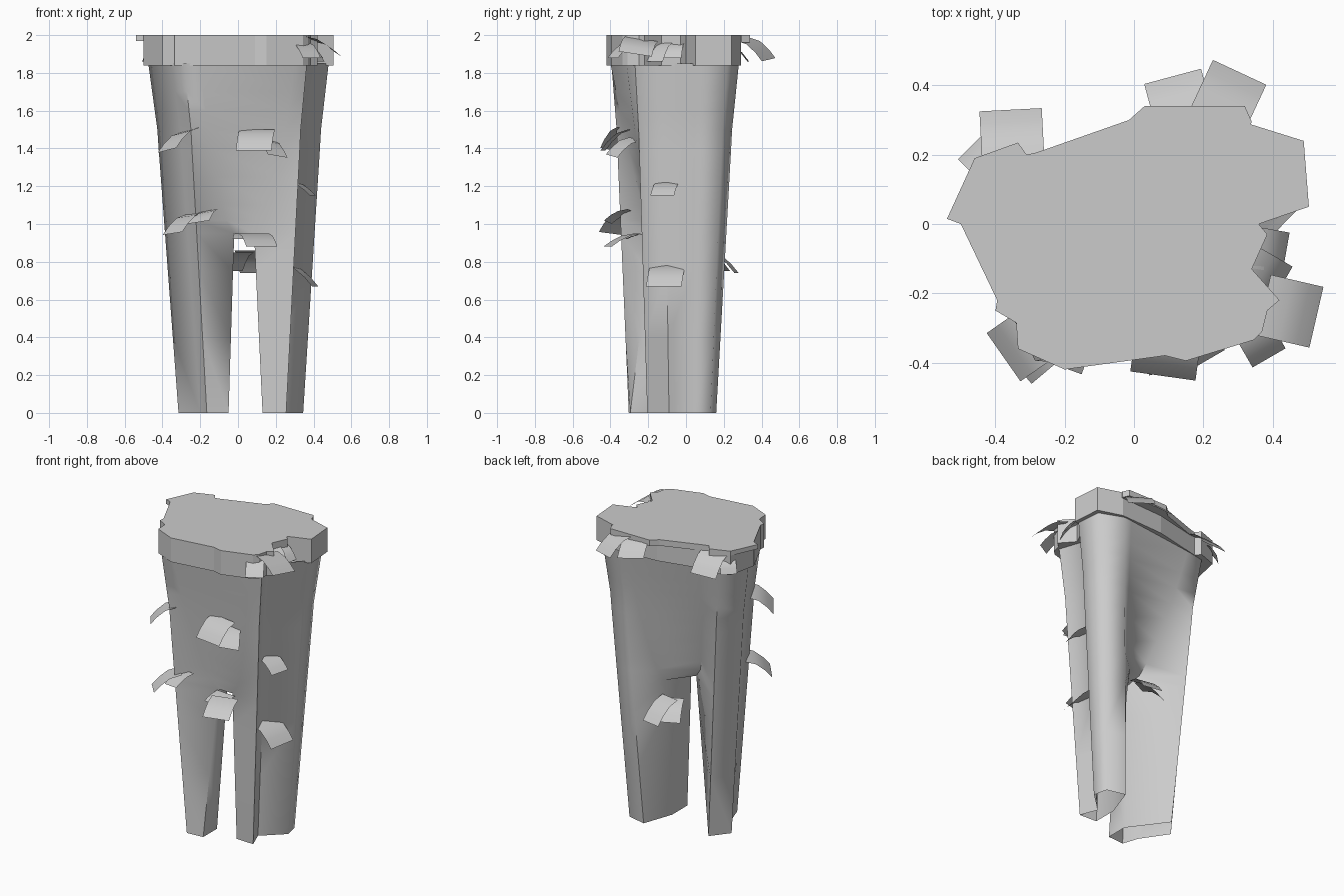
import bpy
import bmesh
import math
from mathutils import Vector

default_cube = bpy.data.objects.get("Cube")
if default_cube:
    bpy.data.objects.remove(default_cube, do_unlink=True)

# Single stone colour
stone = bpy.data.materials.new("stone_grey")
stone.use_nodes = True
stone_colour = (0.6, 0.6, 0.6, 1)
stone.diffuse_color = stone_colour
stone.node_tree.nodes["Principled BSDF"].inputs["Base Color"].default_value = stone_colour


def finish(name, bm, smooth_angle=None):
    """Turn a bmesh into a named object with the stone material."""
    bmesh.ops.recalc_face_normals(bm, faces=bm.faces)
    mesh = bpy.data.meshes.new(name)
    bm.to_mesh(mesh)
    bm.free()
    mesh.materials.append(stone)
    obj = bpy.data.objects.new(name, mesh)
    bpy.context.collection.objects.link(obj)
    if smooth_angle:
        bpy.ops.object.select_all(action="DESELECT")
        obj.select_set(True)
        bpy.context.view_layer.objects.active = obj
        bpy.ops.object.shade_smooth_by_angle(angle=math.radians(smooth_angle))


def slab(name, outline, bottom, top):
    """Flat-sided plate from a plan outline."""
    bm = bmesh.new()
    face = bm.faces.new([bm.verts.new((x, y, bottom)) for x, y in outline])
    extruded = bmesh.ops.extrude_face_region(bm, geom=[face])["geom"]
    moved = [item for item in extruded if isinstance(item, bmesh.types.BMVert)]
    bmesh.ops.translate(bm, verts=moved, vec=(0, 0, top - bottom))
    finish(name, bm)


# Trunk: two hollow tapering legs joined above the crotch.
# Each plan runs from the inner front corner, round the outside, to the inner back.
CROTCH, SHOULDER = 0.95, 1.85
LEVELS = [0, 0.4, 0.75, CROTCH, 1.02, 1.1, 1.25, 1.4, 1.5, 1.6, 1.7, SHOULDER]

left_foot = [(.13, -.2), (.255, -.205), (.21, -.09), (.345, .035),
             (.325, .13), (.2, .16), (.13, -.04)]
left_top = [(.3, -.315), (.365, -.27), (.315, -.12), (.48, .05),
            (.465, .22), (.31, .28), (.25, .275)]
left_crotch = [(.085, -.18), (.1, .08)]

right_foot = [(-.05, -.295), (-.165, -.303), (-.2, -.2), (-.315, -.03),
              (-.225, .085), (-.05, -.15)]
right_top = [(-.2, -.4), (-.285, -.395), (-.35, -.27), (-.475, .02),
             (-.38, .185), (-.25, .21)]
right_crotch = [(-.02, -.18), (-.02, -.08)]


def flare(z):
    """Steady taper with a wider flare near the top."""
    if z < 1.5:
        return 0.47 * z
    return 0.7 + 0.3 * (z - 1.5) / (SHOULDER - 1.5)


def inner_point(foot, crotch, top, z):
    """Inner corners run up to the crotch, then spread quickly and sweep outwards."""
    if z <= CROTCH:
        return foot.lerp(crotch, z / CROTCH)
    rise = (z - CROTCH) / (SHOULDER - CROTCH)
    return Vector((crotch.lerp(top, rise ** 0.55).x, crotch.lerp(top, rise ** 0.8).y))


def section(foot, crotch, top, z):
    foot, crotch, top = ([Vector(p) for p in plan] for plan in (foot, crotch, top))
    ring = [a.lerp(b, flare(z)) for a, b in zip(foot, top)]
    for end in (0, -1):
        ring[end] = inner_point(foot[end], crotch[end], top[end], z)
    return ring


bm = bmesh.new()
legs = []
for plans in ((left_foot, left_crotch, left_top),
              (right_foot, right_crotch, right_top)):
    rings = [[bm.verts.new((p.x, p.y, z)) for p in section(*plans, z)]
             for z in LEVELS]
    count = len(plans[0])
    for level, (low, high) in enumerate(zip(rings, rings[1:])):
        # The inner wall exists only below the crotch
        sides = count if LEVELS[level] < CROTCH else count - 1
        for i in range(sides):
            j = (i + 1) % count
            bm.faces.new((low[i], low[j], high[j], high[i]))
    legs.append(rings[LEVELS.index(CROTCH):])

# Front and back hollows between the legs, and the crotch underside
left, right = legs
for end in (0, -1):
    for i in range(len(left) - 1):
        bm.faces.new((left[i][end], left[i + 1][end],
                      right[i + 1][end], right[i][end]))
bm.faces.new((left[0][0], left[0][-1], right[0][-1], right[0][0]))
finish("forked_trunk", bm, 66)

# Cap slab with a chipped outline, and two overhanging lips
cap_outline = [(-.5, 0), (-.46, .19), (-.335, .235), (-.31, .2), (.02, .275),
               (.33, .29), (.49, .24), (.505, .05), (.36, 0), (.385, -.03),
               (.34, -.13), (.42, -.22), (.385, -.25), (.37, -.31),
               (.345, -.335), (.15, -.395), (.09, -.38), (-.2, -.42),
               (-.335, -.36), (-.34, -.285), (-.4, -.25), (-.395, -.22)]
slab("cap_slab", cap_outline, 1.84, 2)
slab("side_lip", [(-.54, .015), (-.5, 0), (-.46, .19)], 1.97, 2)
slab("back_lip", [(-.3, .2), (.02, .27), (.33, .27), (.34, .295),
                  (.32, .34), (.03, .34), (-.015, .3)], 1.96, 2)


def leaf(name, base, heading, width, length, drop, roll=0):
    """Bent card growing outwards from its base and drooping at the tip."""
    angle = math.radians(heading)
    out = Vector((math.cos(angle), math.sin(angle), 0))
    side = Vector((-out.y, out.x, roll)) * width / 2
    bm = bmesh.new()
    rows = []
    for reach, fall in ((-0.2, 0), (0.3, 0.18), (0.7, 0.58), (1, 1)):
        centre = Vector(base) + out * length * reach
        centre.z -= drop * fall
        rows.append([bm.verts.new(centre - side), bm.verts.new(centre + side)])
    for a, b in zip(rows, rows[1:]):
        bm.faces.new((a[0], b[0], b[1], a[1]))
    finish(name, bm, 50)


# Leaves: base, compass heading, width, length, drop, roll
leaf("upper_right_leaf", (-.27, -.31, 1.5), 215, .17, .13, .11, .15)
leaf("upper_front_leaf", (.1, -.32, 1.5), 262, .19, .12, .11)
leaf("upper_front_small_leaf", (.15, -.29, 1.45), 300, .12, .12, .09, -.15)
leaf("middle_right_leaf", (-.24, -.31, 1.06), 220, .16, .14, .11, .1)
leaf("middle_right_small_leaf", (-.17, -.31, 1.07), 250, .12, .11, .06, .15)
leaf("crotch_front_leaf", (.09, -.28, .95), 285, .17, .14, .07)
leaf("crotch_front_small_leaf", (.05, -.22, .95), 265, .14, .1, .03)
leaf("side_upper_leaf", (.3, -.1, 1.22), 345, .13, .1, .07)
leaf("side_lower_leaf", (.28, -.095, .78), 350, .19, .13, .11)
leaf("crotch_back_leaf", (.05, .13, .86), 80, .13, .14, .12)
leaf("crotch_back_small_leaf", (.02, .1, .85), 115, .12, .12, .1)
leaf("cap_back_leaf", (.14, .32, 1.98), 105, .17, .11, .09, .15)
leaf("cap_back_side_leaf", (.25, .32, 1.98), 65, .17, .13, .11, .1)
leaf("cap_back_right_leaf", (-.35, .21, 1.97), 93, .18, .12, .11)
leaf("cap_back_right_small_leaf", (-.43, .18, 1.94), 135, .1, .06, .08)
leaf("cap_side_leaf", (.4, -.24, 1.98), 347, .18, .13, .08, -.15)
leaf("cap_front_side_leaf", (.34, -.3, 1.96), 300, .11, .1, .08)
leaf("cap_notch_leaf", (.36, -.07, 1.96), 350, .12, .08, .08)
leaf("cap_notch_small_leaf", (.35, -.13, 1.96), 330, .12, .09, .1)
